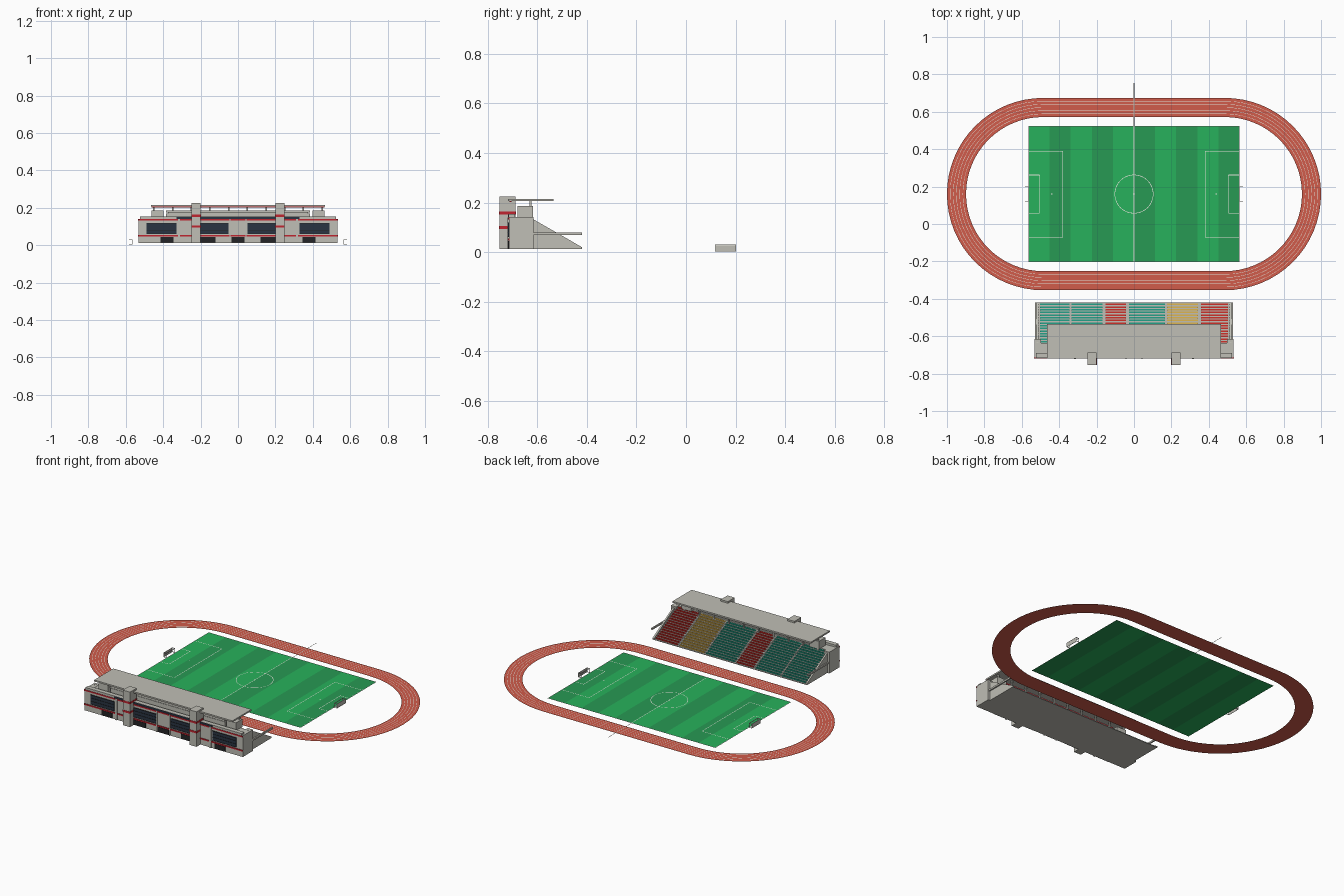
import bpy, bmesh, math

if "Cube" in bpy.data.objects:
    bpy.data.objects.remove(bpy.data.objects["Cube"])

def material(name, r, g, b):
    m = bpy.data.materials.new(name)
    m.diffuse_color = tuple((c / 255) ** 2.2 for c in (r, g, b)) + (1,)
    m.use_nodes = True
    m.node_tree.nodes["Principled BSDF"].inputs["Base Color"].default_value = m.diffuse_color
    return m

CONCRETE = material("concrete", 190, 189, 180)
RED = material("red_trim", 190, 40, 50)
GLASS = material("dark_glass", 45, 55, 68)
DARK = material("dark_door", 40, 40, 42)
TRACK = material("track_red", 208, 92, 76)
LINE = material("line_white", 235, 235, 225)
GRASS = [material("grass_dark", 44, 152, 84), material("grass_light", 44, 176, 92)]
TEAL = material("seat_teal", 40, 160, 135)
YELLOW = material("seat_yellow", 222, 180, 80)
SEAT_RED = material("seat_red", 205, 50, 45)

def build(name, bm, mat):
    me = bpy.data.meshes.new(name)
    bm.to_mesh(me)
    bm.free()
    ob = bpy.data.objects.new(name, me)
    me.materials.append(mat)
    bpy.context.collection.objects.link(ob)
    return ob

def boxes(name, items, mat=CONCRETE):
    """One object from boxes given as (x0, x1, y0, y1, z0, z1)."""
    bm = bmesh.new()
    for x0, x1, y0, y1, z0, z1 in items:
        vs = bmesh.ops.create_cube(bm, size=1)["verts"]
        for v in vs:
            v.co = ((x0 + x1) / 2 + v.co.x * (x1 - x0),
                    (y0 + y1) / 2 + v.co.y * (y1 - y0),
                    (z0 + z1) / 2 + v.co.z * (z1 - z0))
    return build(name, bm, mat)

def flats(name, rects, z, mat):
    bm = bmesh.new()
    for x0, x1, y0, y1 in rects:
        bm.faces.new([bm.verts.new((x, y, z)) for x, y in
                      ((x0, y0), (x1, y0), (x1, y1), (x0, y1))])
    return build(name, bm, mat)

def both(items):
    """Add the left-hand mirror of each box or rectangle."""
    return items + [(-i[1], -i[0]) + tuple(i[2:]) for i in items]

def ring(name, bands, half, z, mat, n=32):
    """Flat stadium-shaped bands (inner radius, outer radius)."""
    bm = bmesh.new()
    for r0, r1 in bands:
        loops = []
        for r in (r0, r1):
            loop = []
            for side in (0, 1):
                for i in range(n + 1 - (side and half == 0) - (half == 0)):
                    a = -math.pi / 2 + math.pi * (side + i / n)
                    cx = half if side == 0 else -half
                    loop.append(bm.verts.new((cx + r * math.cos(a), CY + r * math.sin(a), z)))
            loops.append(loop)
        a, b = loops
        k = len(a)
        for i in range(k):
            j = (i + 1) % k
            bm.faces.new((a[i], b[i], b[j], a[j]))
    return build(name, bm, mat)

def extrude_x(name, profile, spans, mat=CONCRETE):
    """Side profile (y, z) extruded over each x span."""
    bm = bmesh.new()
    for x0, x1 in spans:
        f = bm.faces.new([bm.verts.new((x0, y, z)) for y, z in profile])
        g = bmesh.ops.extrude_face_region(bm, geom=[f])["geom"]
        bmesh.ops.translate(bm, vec=(x1 - x0, 0, 0),
                            verts=[v for v in g if isinstance(v, bmesh.types.BMVert)])
    bmesh.ops.recalc_face_normals(bm, faces=bm.faces)
    return build(name, bm, mat)

CY = 0.16

# Running track and lane lines
ring("running_track", [(0.412, 0.514)], 0.486, 0, TRACK)
ring("lane_lines", [(r - 0.0009, r + 0.0009) for r in
                    [0.412 + 0.017 * i for i in range(1, 6)]], 0.486, 0.001, LINE)

# Striped pitch
PX, Y0, Y1 = 0.564, -0.204, 0.524
w = 2 * PX / 10
for k, label in enumerate(("dark", "light")):
    flats("pitch_stripes_" + label, [(-PX + i * w, -PX + (i + 1) * w, Y0, Y1)
                                     for i in range(10) if i % 2 != k], 0.003, GRASS[k])

# Pitch markings
t = 0.0015
marks = [(-PX, PX, Y0, Y0 + 2 * t), (-PX, PX, Y1 - 2 * t, Y1), (-t, t, Y0, Y1)]
side = [(PX - 2 * t, PX, Y0, Y1), (0.437, 0.443, CY - 0.003, CY + 0.003)]
for x, h in ((0.38, 0.23), (0.505, 0.102)):
    side += [(x - t, x + t, CY - h, CY + h)]
    side += [(x, PX, CY + s * h - t, CY + s * h + t) for s in (-1, 1)]
flats("pitch_markings", marks + both(side), 0.004, LINE)
ring("centre_circle", [(0.101, 0.104), (0.001, 0.005)], 0, 0.004, LINE)
flats("halfway_extension", [(-t, t, Y1, 0.753)], 0.002, CONCRETE)

# Goals: frame bars plus net sheets
g0, g1, b = CY - 0.042, CY + 0.042, 0.0025
bars = []
for y in (g0, g1 - b):
    bars += [(0.564, 0.564 + b, y, y + b, 0.003, 0.03), (0.584 - b, 0.584, y, y + b, 0.003, 0.03),
             (0.564, 0.584, y, y + b, 0.03 - b, 0.03), (0.564, 0.584, y, y + b, 0.003, 0.003 + b)]
for x in (0.564, 0.584 - b):
    bars += [(x, x + b, g0, g1, 0.03 - b, 0.03)]
bars += [(0.584 - b, 0.584, g0, g1, 0.003, 0.003 + b)]
boxes("goal_frames", both(bars), LINE)
boxes("goal_nets", both([(0.5825, 0.5832, g0, g1, 0.003, 0.03)]))

# Stepped terrace
ROWS, DY, DZ, YF, ZB = 15, 0.0143, 0.0079, -0.42, 0.012
prof = [(-0.64, ZB), (YF, ZB)]
for i in range(ROWS):
    z = ZB + 0.004 + i * DZ
    prof += [(YF - i * DY, z), (YF - (i + 1) * DY, z)]
prof += [(-0.64, prof[-1][1])]
extrude_x("terrace", prof, [(-0.512, 0.512)])

# Sloping side walls and horizontal side beams
top = ZB + ROWS * DZ
extrude_x("side_walls", [(-0.64, ZB), (YF, ZB), (YF, ZB + 0.008), (-0.634, top + 0.012), (-0.64, top + 0.012)],
          [(0.51, 0.52), (-0.52, -0.51)])
boxes("side_beams", both([(0.521, 0.529, -0.64, -0.42, 0.069, 0.079)]))

# Seat rows in coloured blocks separated by aisles
blocks = [(-0.503, -0.345, TEAL), (-0.333, -0.168, TEAL), (-0.153, -0.042, SEAT_RED),
          (-0.028, 0.165, TEAL), (0.177, 0.343, YELLOW), (0.357, 0.503, SEAT_RED)]
for n, (x0, x1, m) in enumerate(blocks):
    rows = []
    for i in range(ROWS):
        y, z = YF - (i + 1) * DY, ZB + 0.004 + i * DZ
        rows += [(x0, x1, y + 0.001, y + 0.0085, z + 0.002, z + 0.004),
                 (x0, x1, y + 0.0005, y + 0.002, z + 0.003, z + 0.0095)]
    boxes("seat_block_%d" % (n + 1), rows, m)

# Main building, end towers and facade coping
boxes("main_building", [(-0.50, 0.50, -0.715, -0.635, ZB, 0.14)])
boxes("end_towers", both([(0.497, 0.533, -0.715, -0.616, ZB, 0.141)]))
boxes("facade_parapet", [(-0.525, 0.525, -0.717, -0.690, 0.140, 0.153)])

# Facade stripes, windows with slats, doors
F = -0.715
boxes("facade_stripes", [(-0.534, 0.534, F - 0.004, F + 0.002, z, z + 0.008) for z in (0.046, 0.132)], RED)
wins = both([(0.33, 0.49), (0.05, 0.20)])
boxes("windows", [(a, c, F - 0.003, F + 0.001, 0.061, 0.119) for a, c in wins], GLASS)
boxes("window_slats", [(a, c, F - 0.005, F, z, z + 0.0015) for a, c in wins
                       for z in (0.061, 0.080, 0.099, 0.1175)], DARK)
boxes("upper_window_band", [(-0.33, 0.33, F - 0.004, F + 0.001, 0.141, 0.152)], GLASS)
boxes("doors", both([(0.345, 0.415, F - 0.004, F, 0.014, 0.045), (0.12, 0.2, F - 0.004, F, 0.014, 0.045)])
      + [(-0.036, 0.036, F - 0.004, F, 0.014, 0.045)], DARK)
boxes("facade_piers", both([(0.31, 0.322, F - 0.006, F, ZB, 0.14), (0.04, 0.046, F - 0.006, F, ZB, 0.14)]))

# Pylons with red bands
boxes("pylons", both([(0.2, 0.248, -0.753, -0.688, ZB, 0.225)]))
boxes("pylon_bands", both([(0.199, 0.249, -0.7545, -0.687, z, z + 0.012) for z in (0.094, 0.152)]), RED)

# Upper gallery behind the seats
boxes("gallery_wall", [(-0.385, 0.385, -0.675, -0.645, 0.138, 0.170), (-0.385, 0.385, -0.68, -0.638, 0.174, 0.187),
                       (-0.375, 0.375, -0.67, -0.65, 0.17, 0.174)])
boxes("gallery_end_blocks", both([(0.398, 0.462, -0.68, -0.618, 0.138, 0.187)]))
boxes("gallery_stripe", [(-0.385, 0.385, -0.639, -0.636, 0.176, 0.182)], RED)
boxes("gallery_windows", [(-0.37, 0.37, -0.646, -0.643, 0.148, 0.166)], GLASS)
boxes("gallery_posts", [(x - 0.004, x + 0.004, -0.632, -0.624, 0.12, 0.206)
                        for x in [-0.45 + 0.1 * i for i in range(10)]])

# Flat cantilever roof with red fascia
boxes("roof", [(-0.465, 0.465, -0.718, -0.535, 0.206, 0.215)])
boxes("roof_fascia", [(-0.462, 0.462, -0.712, -0.705, 0.203, 0.206)], RED)
